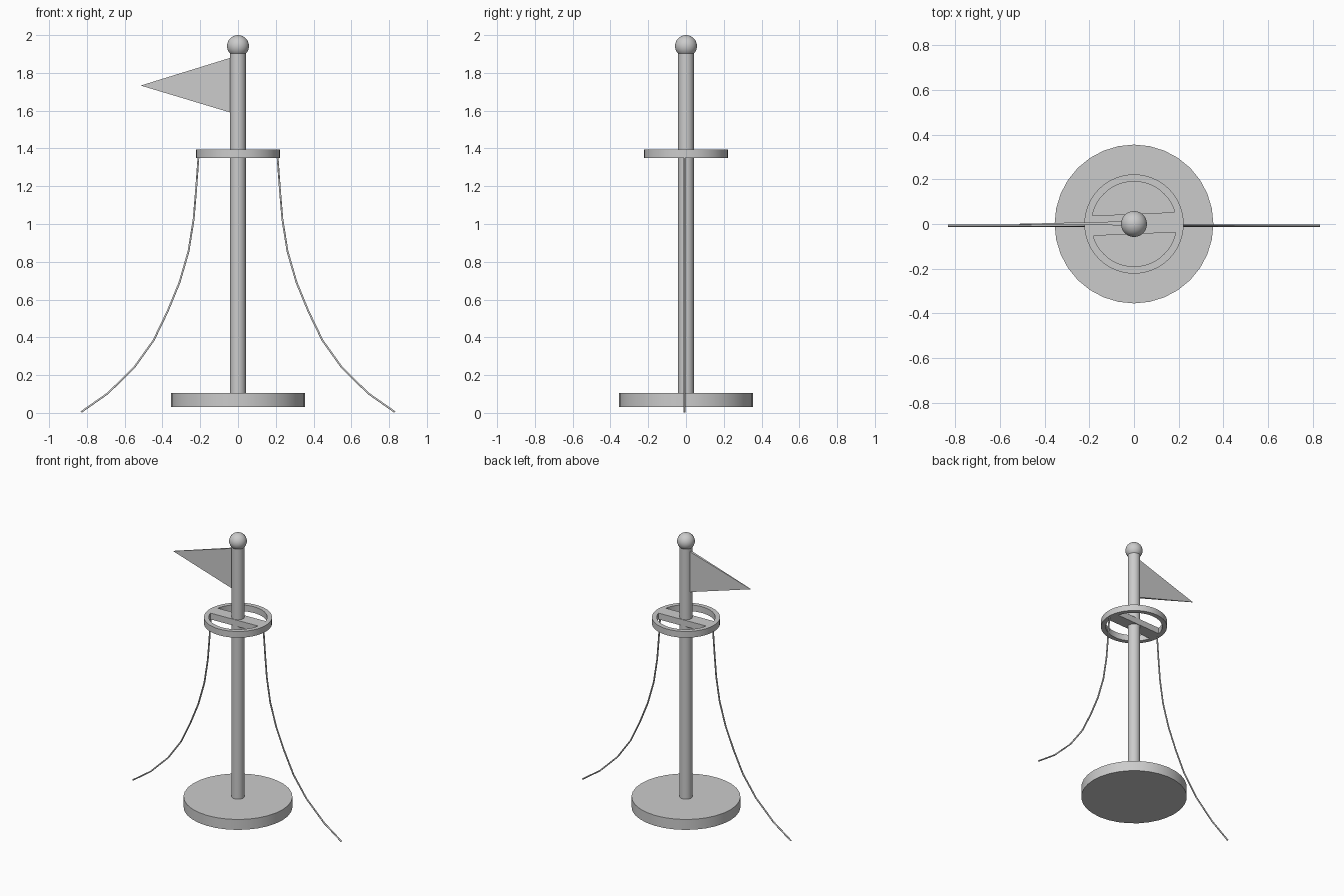
import bpy, bmesh, math
from mathutils import Vector

cube = bpy.data.objects.get("Cube")
if cube:
    bpy.data.objects.remove(cube, do_unlink=True)

grey = bpy.data.materials.new("light_grey")
grey.use_nodes = True
grey.diffuse_color = (0.6, 0.6, 0.6, 1)
grey.node_tree.nodes["Principled BSDF"].inputs["Base Color"].default_value = (0.6, 0.6, 0.6, 1)


def finish(obj):
    obj.data.materials.append(grey)
    bpy.ops.object.select_all(action='DESELECT')
    obj.select_set(True)
    bpy.context.view_layer.objects.active = obj
    bpy.ops.object.shade_smooth_by_angle(angle=math.radians(35))


def disc(name, radius, bottom, top, sides=32):
    bpy.ops.mesh.primitive_cylinder_add(vertices=sides, radius=radius, depth=top - bottom,
                                        location=(0, 0, (bottom + top) / 2))
    obj = bpy.context.object
    obj.name = name
    finish(obj)


# Round base, pole and ball finial
disc("base", 0.355, 0.03, 0.105)
disc("pole", 0.042, 0.1, 1.92)
bpy.ops.mesh.primitive_uv_sphere_add(segments=32, ring_count=16, radius=0.058, location=(0, 0, 1.942))
bpy.context.object.name = "ball_finial"
finish(bpy.context.object)

# Hoop: a rectangular section swept around the pole
RING_LOW, RING_HIGH = 1.35, 1.395
bm = bmesh.new()
section = [(0.19, RING_LOW), (0.222, RING_LOW), (0.222, RING_HIGH), (0.19, RING_HIGH)]
verts = [bm.verts.new((r, 0, z)) for r, z in section]
edges = [bm.edges.new((verts[i], verts[(i + 1) % 4])) for i in range(4)]
bmesh.ops.spin(bm, geom=verts + edges, cent=(0, 0, 0), axis=(0, 0, 1),
               angle=math.tau, steps=48, use_merge=True)
bmesh.ops.remove_doubles(bm, verts=bm.verts, dist=0.0001)
bmesh.ops.recalc_face_normals(bm, faces=bm.faces)
mesh = bpy.data.meshes.new("hoop")
bm.to_mesh(mesh)
bm.free()
hoop = bpy.data.objects.new("hoop", mesh)
bpy.context.collection.objects.link(hoop)
finish(hoop)

# Crossbar inside the hoop, turned slightly
bpy.ops.mesh.primitive_cube_add(size=1, location=(0, 0, (RING_LOW + RING_HIGH) / 2),
                                rotation=(0, 0, math.radians(2.4)))
bar = bpy.context.object
bar.name = "crossbar"
bar.scale = (0.4, 0.09, RING_HIGH - RING_LOW)
finish(bar)

# Pennant: triangular wedge, thin at the tip
bm = bmesh.new()
sides = []
for y_pole, y_tip in ((-0.006, -0.003), (0.012, 0.001)):
    sides.append([bm.verts.new(p) for p in
                  ((-0.03, y_pole, 1.587), (-0.03, y_pole, 1.883), (-0.515, y_tip, 1.733))])
front, back = sides
bm.faces.new(front)
bm.faces.new(back)
for i in range(3):
    j = (i + 1) % 3
    bm.faces.new((front[i], front[j], back[j], back[i]))
bmesh.ops.recalc_face_normals(bm, faces=bm.faces)
mesh = bpy.data.meshes.new("pennant")
bm.to_mesh(mesh)
bm.free()
pennant = bpy.data.objects.new("pennant", mesh)
bpy.context.collection.objects.link(pennant)
finish(pennant)

# Two hanging ropes, mirrored left and right
path = [(0.209, 1.36), (0.222, 1.18), (0.235, 1.025), (0.262, 0.855), (0.31, 0.69),
        (0.373, 0.537), (0.447, 0.384), (0.55, 0.24), (0.69, 0.103), (0.83, 0.005)]
for name, side in (("left_rope", 1), ("right_rope", -1)):
    curve = bpy.data.curves.new(name, 'CURVE')
    curve.dimensions = '3D'
    curve.bevel_depth = 0.0055
    curve.bevel_resolution = 1
    curve.use_fill_caps = True
    spline = curve.splines.new('POLY')
    spline.points.add(len(path) - 1)
    for point, (x, z) in zip(spline.points, path):
        point.co = (side * x, -0.008, z, 1)
    curve.materials.append(grey)
    bpy.context.collection.objects.link(bpy.data.objects.new(name, curve))
